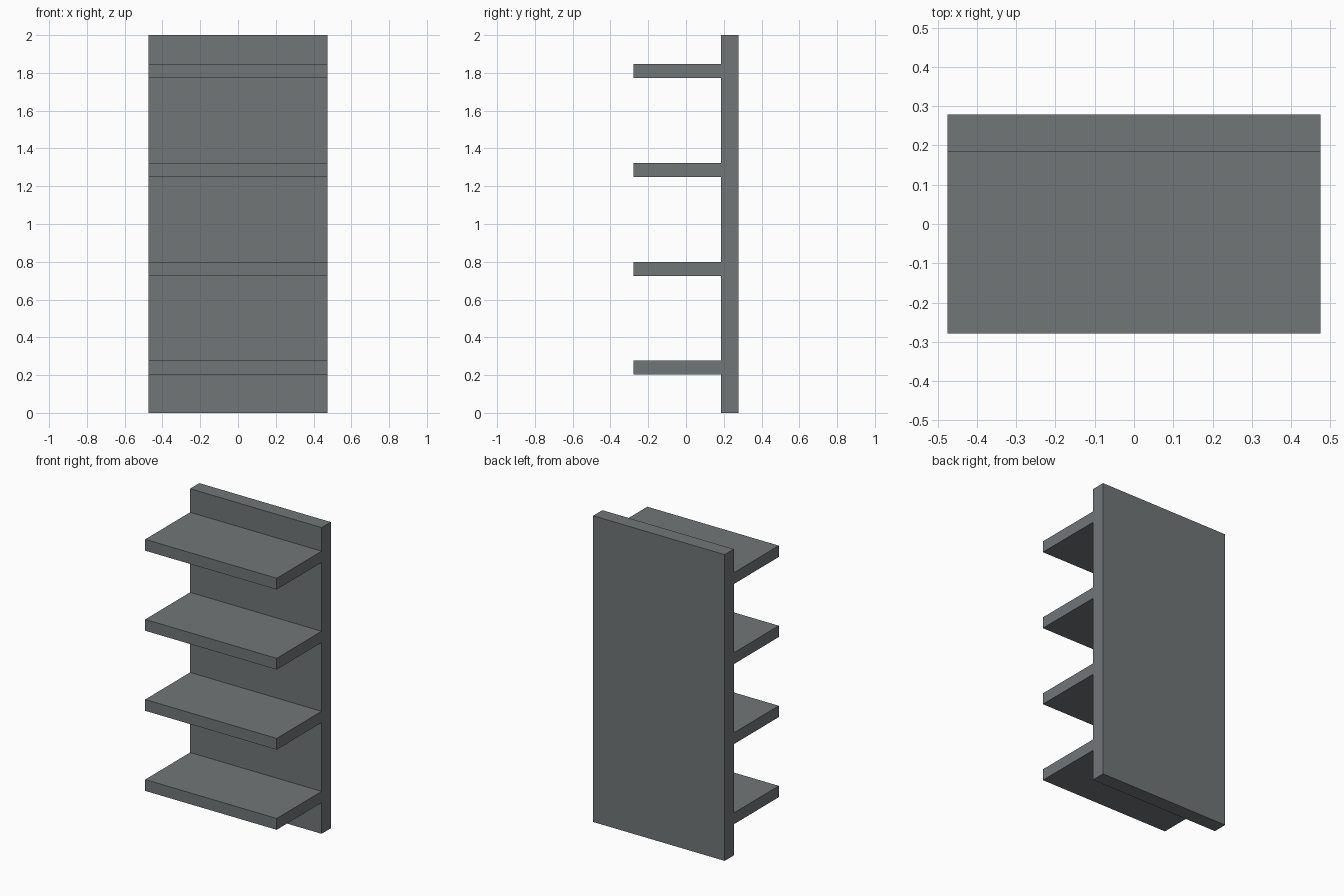
import bpy

if "Cube" in bpy.data.objects:
    bpy.data.objects.remove(bpy.data.objects["Cube"])

WIDTH = 0.95
FRONT, PANEL_FRONT, BACK = -0.279, 0.184, 0.279

# Dark slate finish shared by all parts
slate = bpy.data.materials.new("dark_slate")
slate.diffuse_color = (0.165, 0.18, 0.187, 1)
slate.use_nodes = True
slate.node_tree.nodes["Principled BSDF"].inputs["Base Color"].default_value = slate.diffuse_color


def box(name, y0, y1, z0, z1):
    """Full-width box spanning the given depth and height."""
    bpy.ops.mesh.primitive_cube_add(size=1, location=(0, (y0 + y1) / 2, (z0 + z1) / 2))
    obj = bpy.context.object
    obj.name = name
    obj.scale = (WIDTH, y1 - y0, z1 - z0)
    bpy.ops.object.transform_apply(location=False, rotation=False, scale=True)
    obj.data.materials.append(slate)
    return obj


# Upright back panel
box("back_panel", PANEL_FRONT, BACK, 0, 2)

# Four evenly spaced shelves, butted against the panel
for i in range(4):
    z = 0.203 + i * 0.523
    box(f"shelf_{i + 1}", FRONT, PANEL_FRONT, z, z + 0.074)
